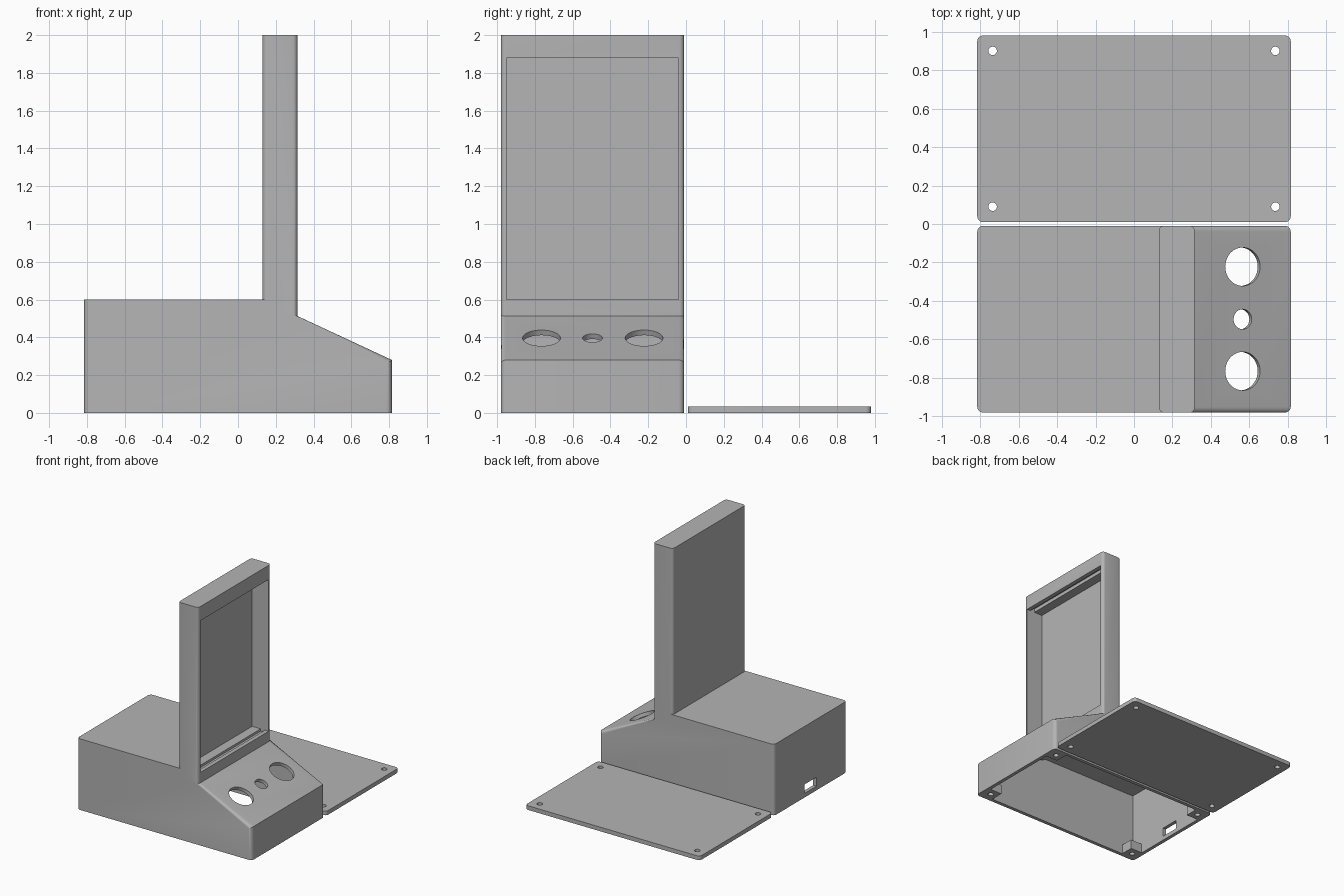
import bpy, bmesh, math
from mathutils import Matrix, Vector

cube = bpy.data.objects.get("Cube")
if cube:
    bpy.data.objects.remove(cube, do_unlink=True)

grey = bpy.data.materials.new("plain grey")
grey.use_nodes = True
grey.diffuse_color = (0.46, 0.46, 0.46, 1)
grey.node_tree.nodes["Principled BSDF"].inputs["Base Color"].default_value = grey.diffuse_color

Y0, Y1 = -0.98, -0.01          # body depth
X0, X1 = -0.815, 0.815         # body length
WALL, ROUND = 0.03, 0.03
MID = (Y0 + Y1) / 2
SLOPE = math.atan2(0.235, 0.505)


def slope_z(x):
    return 0.515 - math.tan(SLOPE) * (x - 0.31)


def finish(name, bm):
    bmesh.ops.recalc_face_normals(bm, faces=bm.faces)
    mesh = bpy.data.meshes.new(name)
    bm.to_mesh(mesh)
    bm.free()
    mesh.materials.append(grey)
    obj = bpy.data.objects.new(name, mesh)
    bpy.context.collection.objects.link(obj)
    return obj


def prism(name, profile, y0, y1, rounded=None):
    """Extrude an x-z profile along y and round the edges the rule picks."""
    bm = bmesh.new()
    face = bm.faces.new([bm.verts.new((x, y0, z)) for x, z in profile])
    new = bmesh.ops.extrude_face_region(bm, geom=[face])["geom"]
    bmesh.ops.translate(bm, vec=(0, y1 - y0, 0),
                        verts=[v for v in new if isinstance(v, bmesh.types.BMVert)])
    bmesh.ops.recalc_face_normals(bm, faces=bm.faces)
    if rounded:
        edges = [e for e in bm.edges if rounded(e.verts[0].co, e.verts[1].co)]
        bmesh.ops.bevel(bm, geom=edges, offset=ROUND, offset_type='OFFSET',
                        segments=5, profile=0.5, affect='EDGES', clamp_overlap=True)
    return finish(name, bm)


def upright(a, b):
    return abs(a.x - b.x) < 1e-4 and abs(a.y - b.y) < 1e-4


def box(name, x0, x1, y0, y1, z0, z1, rounded=None):
    return prism(name, [(x0, z0), (x1, z0), (x1, z1), (x0, z1)], y0, y1, rounded)


def cylinder(name, centre, radius, depth, tilt=0):
    bm = bmesh.new()
    bmesh.ops.create_cone(bm, cap_ends=True, segments=40, radius1=radius, radius2=radius,
                          depth=depth, matrix=Matrix.Translation(Vector(centre))
                          @ Matrix.Rotation(tilt, 4, 'Y'))
    return finish(name, bm)


def combine(obj, tool, operation):
    mod = obj.modifiers.new(operation, 'BOOLEAN')
    mod.operation, mod.solver, mod.object = operation, 'EXACT', tool
    bpy.context.view_layer.objects.active = obj
    bpy.ops.object.modifier_apply(modifier=mod.name)
    bpy.data.objects.remove(tool, do_unlink=True)


def smooth(obj):
    bpy.ops.object.select_all(action='DESELECT')
    obj.select_set(True)
    bpy.context.view_layer.objects.active = obj
    bpy.ops.object.shade_smooth_by_angle(angle=math.radians(30))


# Base with sloped control panel; corners and panel sides are rounded
def base_edges(a, b):
    sloped = abs(a.y - b.y) < 1e-4 and abs(a.x - b.x) > 0.1 and abs(a.z - b.z) > 0.1
    return sloped or (upright(a, b) and abs(a.x) > 0.7)


body = prism("console_body", [(X0, 0), (X1, 0), (X1, slope_z(X1)), (0.2, slope_z(0.2)),
                              (0.2, 0.6), (X0, 0.6)], Y0, Y1, base_edges)

# Hollow underside
drop = WALL / math.cos(SLOPE)
inner = X1 - WALL
roof_x = 0.31 - (0.57 - 0.515 + drop) / math.tan(SLOPE)
combine(body, prism("cavity", [(X0 + WALL, -0.1), (inner, -0.1), (inner, slope_z(inner) - drop),
                               (roof_x, 0.57), (X0 + WALL, 0.57)],
                    Y0 + WALL, Y1 - WALL), 'DIFFERENCE')

# Upright screen housing, kept above the cavity
housing = prism("housing", [(0.13, 0.59), (0.13, 2), (0.315, 2), (0.315, 0.505), (0.29, 0.505)],
                Y0, Y1, lambda a, b: upright(a, b) and abs(a.z - b.z) > 1)
combine(body, housing, 'UNION')

# Screen recess with a slot in its ceiling and floor
combine(body, box("recess", 0.16, 0.5, Y0 + WALL, Y1 - WALL, 0.6, 1.88), 'DIFFERENCE')
combine(body, box("screen_slot", 0.24, 0.28, Y0 + WALL, Y1 - WALL, 0.58, 1.91), 'DIFFERENCE')

# Control holes through the sloped panel
for y, radius in ((-0.765, 0.1), (MID, 0.052), (-0.222, 0.1)):
    combine(body, cylinder("control_hole", (0.565, y, slope_z(0.565)), radius, 0.2, SLOPE),
            'DIFFERENCE')

# Cable opening in the end wall
combine(body, box("cable_hole", X0 - 0.1, X0 + 0.1, MID - 0.08, MID + 0.08, 0.035, 0.11),
        'DIFFERENCE')

# Screw posts in the four bottom corners
INSET, SCREW = 0.08, 0.022
for sx in (-1, 1):
    for sy in (-1, 1):
        x = sx * (X1 - INSET)
        y = MID + sy * ((Y1 - Y0) / 2 - INSET)
        combine(body, box("post", x - 0.06, x + 0.06, y - 0.06, y + 0.06, 0, 0.08), 'UNION')
        combine(body, cylinder("post_hole", (x, y, 0), SCREW, 0.13), 'DIFFERENCE')
smooth(body)

# Separate bottom cover lying beside the body
cover = box("bottom_cover", X0, X1, -Y1, -Y0, 0, 0.035, upright)
for sx in (-1, 1):
    for y in (-Y1 + INSET, -Y0 - INSET):
        combine(cover, cylinder("cover_hole", (sx * (X1 - INSET), y, 0), SCREW, 0.2),
                'DIFFERENCE')
smooth(cover)
